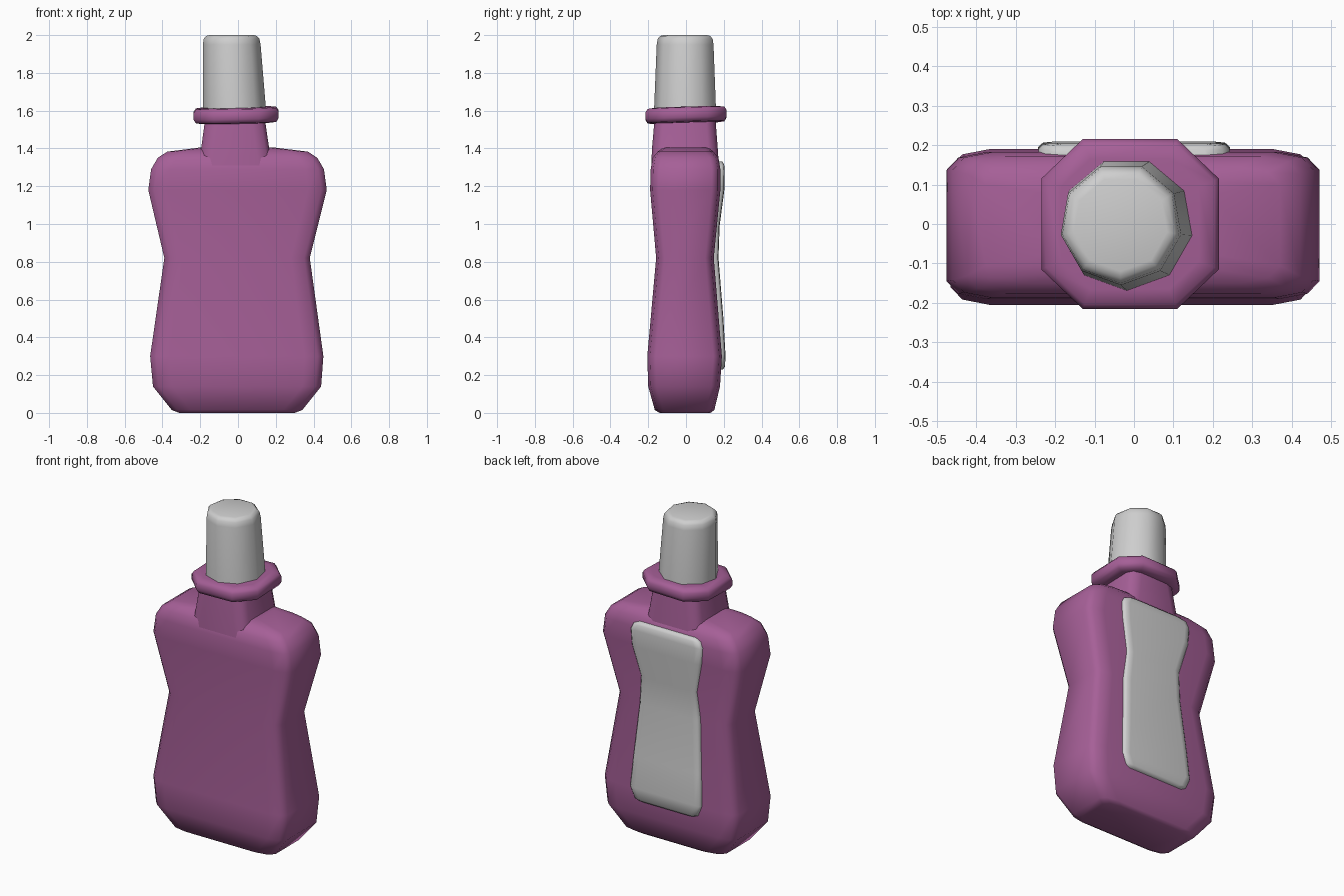
import bpy, bmesh, math

cube = bpy.data.objects.get("Cube")
if cube:
    bpy.data.objects.remove(cube, do_unlink=True)


def material(name, rgb):
    m = bpy.data.materials.new(name)
    m.use_nodes = True
    m.diffuse_color = (*rgb, 1)
    m.node_tree.nodes["Principled BSDF"].inputs["Base Color"].default_value = (*rgb, 1)
    return m


purple = material("purple plastic", (0.38, 0.115, 0.31))
white = material("off white plastic", (0.62, 0.62, 0.62))


def loft(name, rings, mat, angle=60):
    """Skin a stack of equal rings and close both ends."""
    bm = bmesh.new()
    rows = [[bm.verts.new(p) for p in ring] for ring in rings]
    n = len(rows[0])
    for a, b in zip(rows, rows[1:]):
        for i in range(n):
            j = (i + 1) % n
            bm.faces.new((a[i], a[j], b[j], b[i]))
    bm.faces.new(rows[0][::-1])
    bm.faces.new(rows[-1])
    bmesh.ops.recalc_face_normals(bm, faces=bm.faces)
    mesh = bpy.data.meshes.new(name)
    bm.to_mesh(mesh)
    bm.free()
    mesh.materials.append(mat)
    obj = bpy.data.objects.new(name, mesh)
    bpy.context.collection.objects.link(obj)
    bpy.ops.object.select_all(action='DESELECT')
    obj.select_set(True)
    bpy.context.view_layer.objects.active = obj
    bpy.ops.object.shade_smooth_by_angle(angle=math.radians(angle))
    return obj


def rounded_section(z, x0, x1, y0, y1, cx=0.1, cy=0.045):
    """Rectangle with soft corners, counter-clockwise."""
    mx, my, hx, hy = (x0 + x1) / 2, (y0 + y1) / 2, (x1 - x0) / 2, (y1 - y0) / 2
    corner = [(hx, hy - cy), (hx - cx * 0.3, hy - cy * 0.3), (hx - cx, hy)]
    pts = corner + [(-x, y) for x, y in corner[::-1]]
    pts += [(-x, -y) for x, y in corner] + [(x, -y) for x, y in corner[::-1]]
    return [(mx + x, my + y, z) for x, y in pts]


# Waisted bottle body: z, left and right edge, front and back edge
body_rows = [
    (0.0, -0.31, 0.30, -0.14, 0.13),
    (0.015, -0.35, 0.34, -0.165, 0.15),
    (0.14, -0.45, 0.44, -0.20, 0.18),
    (0.30, -0.465, 0.452, -0.205, 0.19),
    (0.82, -0.39, 0.38, -0.158, 0.147),
    (1.18, -0.475, 0.47, -0.19, 0.182),
    (1.29, -0.46, 0.455, -0.187, 0.182),
    (1.35, -0.425, 0.42, -0.177, 0.172),
    (1.383, -0.375, 0.37, -0.15, 0.145),
    (1.405, -0.20, 0.19, -0.12, 0.12),
]
loft("bottle_body", [rounded_section(*r) for r in body_rows], purple)

# Neck, nearly flush with the front and back of the body
neck_rows = [
    (1.25, -0.215, 0.195, -0.186, 0.178),
    (1.40, -0.195, 0.165, -0.180, 0.168),
    (1.57, -0.172, 0.140, -0.165, 0.155),
]
loft("bottle_neck", [rounded_section(*r, cx=0.07, cy=0.05) for r in neck_rows], purple)


# Eight-sided collar, slightly tilted
def collar_ring(z, inset):
    a, b, c, d = 0.225 - inset, 0.115 - inset * 0.4, 0.12 - inset * 0.4, 0.215 - inset
    pts = [(a, -b), (a, b), (c, d), (-c, d), (-a, b), (-a, -b), (-c, -d), (c, -d)]
    return [(x - 0.01, y, z + 0.02 * x + 0.03 * y) for x, y in pts]


collar_rows = [(1.535, 0.05), (1.54, 0.012), (1.56, 0), (1.595, 0), (1.613, 0.012), (1.618, 0.05)]
loft("neck_collar", [collar_ring(*r) for r in collar_rows], purple)


# Tapered nine-sided cap, leaning a little to one side
def cap_ring(z, r, cx, sides=9):
    angles = [math.radians(-90) + math.tau * i / sides for i in range(sides)]
    return [(cx + r * math.cos(t), r * math.sin(t), z) for t in angles]


cap_rows = [(1.58, 0.170, -0.017), (1.95, 0.155, -0.033), (1.98, 0.150, -0.034),
            (1.995, 0.137, -0.034), (2.0, 0.12, -0.034)]
loft("cap", [cap_ring(*r) for r in cap_rows], white)

# Raised back label following the waist: z, half width, outer surface y
label_rows = [
    (0.23, 0.19, 0.195),
    (0.245, 0.215, 0.207),
    (0.31, 0.243, 0.209),
    (0.50, 0.228, 0.198),
    (0.82, 0.203, 0.172),
    (0.99, 0.19, 0.178),
    (1.18, 0.235, 0.203),
    (1.28, 0.242, 0.205),
    (1.315, 0.225, 0.202),
    (1.33, 0.19, 0.192),
]
loft("back_label", [[(-w, y - 0.07, z), (w, y - 0.07, z), (w, y - 0.014, z),
                     (w - 0.012, y - 0.003, z), (w - 0.04, y, z), (0.04 - w, y, z),
                     (0.012 - w, y - 0.003, z), (-w, y - 0.014, z)]
                    for z, w, y in label_rows], white)
